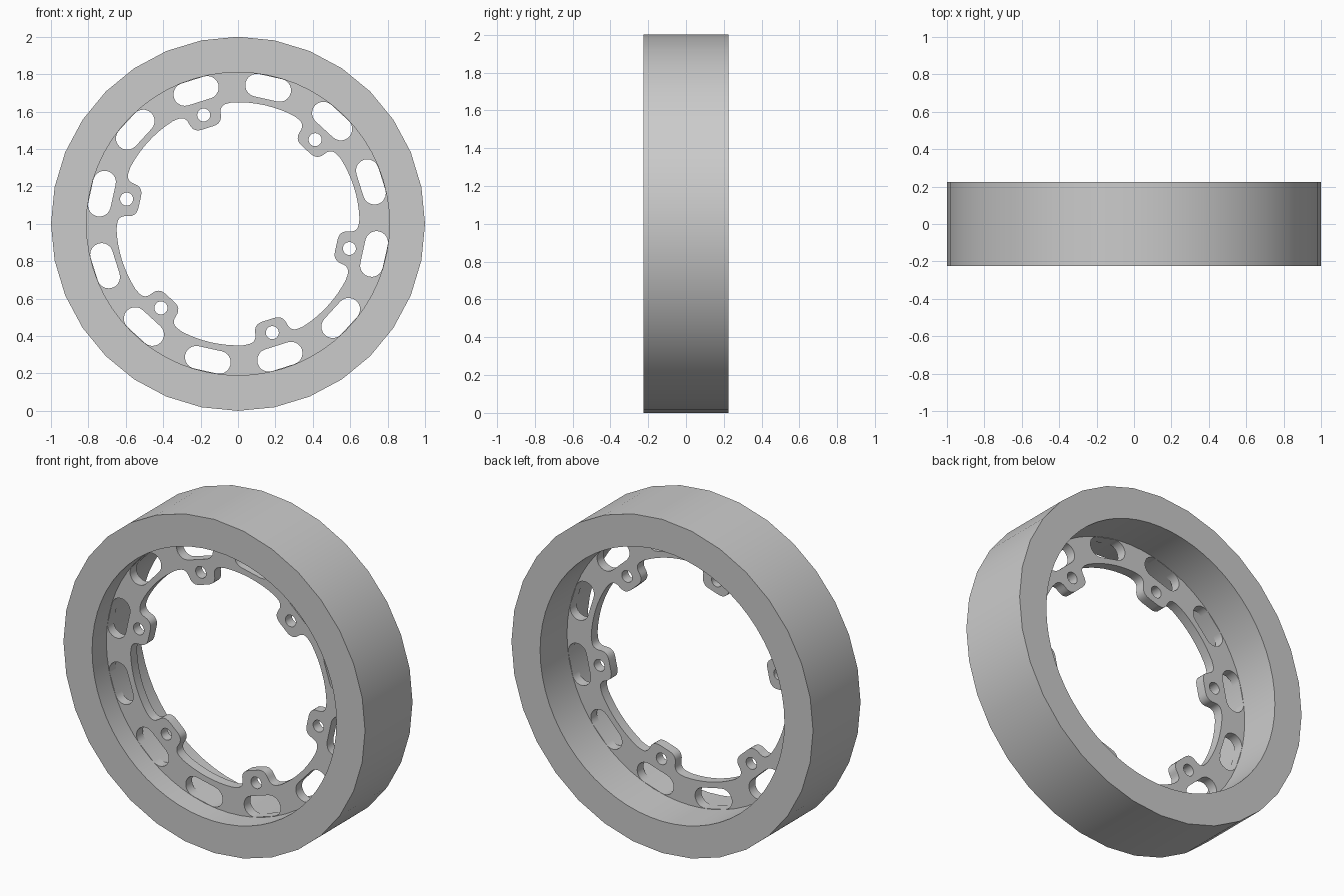
import bpy, bmesh, math
from mathutils import Vector, Matrix

cube = bpy.data.objects.get("Cube")
if cube:
    bpy.data.objects.remove(cube, do_unlink=True)

grey = bpy.data.materials.new("plain grey")
grey.use_nodes = True
grey.diffuse_color = (0.6, 0.6, 0.6, 1)
grey.node_tree.nodes["Principled BSDF"].inputs["Base Color"].default_value = (0.6, 0.6, 0.6, 1)

HALF_WIDTH = 0.225
CENTRE = Vector((0, 0, 1))


def finish(obj):
    obj.data.materials.clear()
    obj.data.materials.append(grey)
    bpy.ops.object.select_all(action='DESELECT')
    obj.select_set(True)
    bpy.context.view_layer.objects.active = obj
    bpy.ops.object.shade_smooth_by_angle(angle=math.radians(35))


def ring(name, outer, inner, sides):
    """Square-section ring around the y axis."""
    bm = bmesh.new()
    section = [(outer, -HALF_WIDTH), (outer, HALF_WIDTH),
               (inner, HALF_WIDTH), (inner, -HALF_WIDTH)]
    loops = []
    for i in range(sides):
        a = math.tau * i / sides
        loops.append([bm.verts.new((r * math.cos(a), y, 1 + r * math.sin(a)))
                      for r, y in section])
    for i in range(sides):
        a, b = loops[i], loops[(i + 1) % sides]
        for j in range(4):
            k = (j + 1) % 4
            bm.faces.new((a[j], a[k], b[k], b[j]))
    bmesh.ops.recalc_face_normals(bm, faces=bm.faces)
    mesh = bpy.data.meshes.new(name)
    bm.to_mesh(mesh)
    bm.free()
    obj = bpy.data.objects.new(name, mesh)
    bpy.context.collection.objects.link(obj)
    finish(obj)


def arc(cx, cy, r, start, end, n):
    return [Vector((cx + r * math.cos(start + (end - start) * i / n),
                    cy + r * math.sin(start + (end - start) * i / n))) for i in range(n + 1)]


def round_corner(prev, corner, nxt, trim, n=6):
    """Smooth curve replacing a corner."""
    a = corner + (prev - corner).normalized() * trim
    b = corner + (nxt - corner).normalized() * trim
    return [a.lerp(corner, i / n).lerp(corner.lerp(b, i / n), i / n) for i in range(n + 1)]


def turned(points, angle):
    """Turn points drawn around the +y axis to the given polar angle."""
    m = Matrix.Rotation(angle - math.pi / 2, 2)
    return [m @ p for p in points]


# Tyre and the rim inside it
ring("outer_tyre", 1.0, 0.87, 32)
ring("inner_rim", 0.87, 0.81, 64)

# Mounting lug outline, pointing inwards from the plate's bore
BORE = 0.65
lug = [Vector(p) for p in ((0.17, 0.627), (0.095, 0.637), (0.082, 0.538),
                           (-0.082, 0.538), (-0.095, 0.637), (-0.17, 0.627))]
lug_edge = [p for i in range(1, 5)
            for p in round_corner(lug[i - 1], lug[i], lug[i + 1], 0.05)]

# Plate outlines: outer edge, lugged bore, bolt holes and slots
FIRST = math.radians(-12.5)
STEP = math.pi / 3
LUG_SPAN = math.radians(15)
outlines = [arc(0, 0, 0.84, 0, math.tau, 96)[:-1]]
bore = []
for i in range(6):
    a = FIRST + i * STEP
    bore += turned(lug_edge, a)
    bore += arc(0, 0, BORE, a + LUG_SPAN, a + STEP - LUG_SPAN, 8)
    outlines.append(turned(arc(0, 0.61, 0.035, 0, math.tau, 20)[:-1], a))
outlines.append(bore)
slot = (arc(0.063, 0.745, 0.061, -math.pi / 2, math.pi / 2, 10)
        + arc(-0.063, 0.745, 0.061, math.pi / 2, math.pi * 1.5, 10))
for i in range(12):
    outlines.append(turned(slot, FIRST + i * STEP / 2))

# Thin web plate set slightly towards the front
curve = bpy.data.curves.new("web_plate_outline", 'CURVE')
curve.dimensions = '2D'
curve.fill_mode = 'BOTH'
curve.extrude = 0.03
for pts in outlines:
    spline = curve.splines.new('POLY')
    spline.points.add(len(pts) - 1)
    for p, q in zip(spline.points, pts):
        p.co = (q.x, q.y, 0, 1)
    spline.use_cyclic_u = True
plate = bpy.data.objects.new("web_plate", curve)
bpy.context.collection.objects.link(plate)
bpy.ops.object.select_all(action='DESELECT')
plate.select_set(True)
bpy.context.view_layer.objects.active = plate
bpy.ops.object.convert(target='MESH')
plate = bpy.context.view_layer.objects.active
plate.data.transform(Matrix.Translation(CENTRE + Vector((0, -0.06, 0)))
                     @ Matrix.Rotation(math.pi / 2, 4, 'X'))
bm = bmesh.new()
bm.from_mesh(plate.data)
bmesh.ops.remove_doubles(bm, verts=bm.verts, dist=0.0002)
bmesh.ops.recalc_face_normals(bm, faces=bm.faces)
bm.to_mesh(plate.data)
bm.free()
finish(plate)
